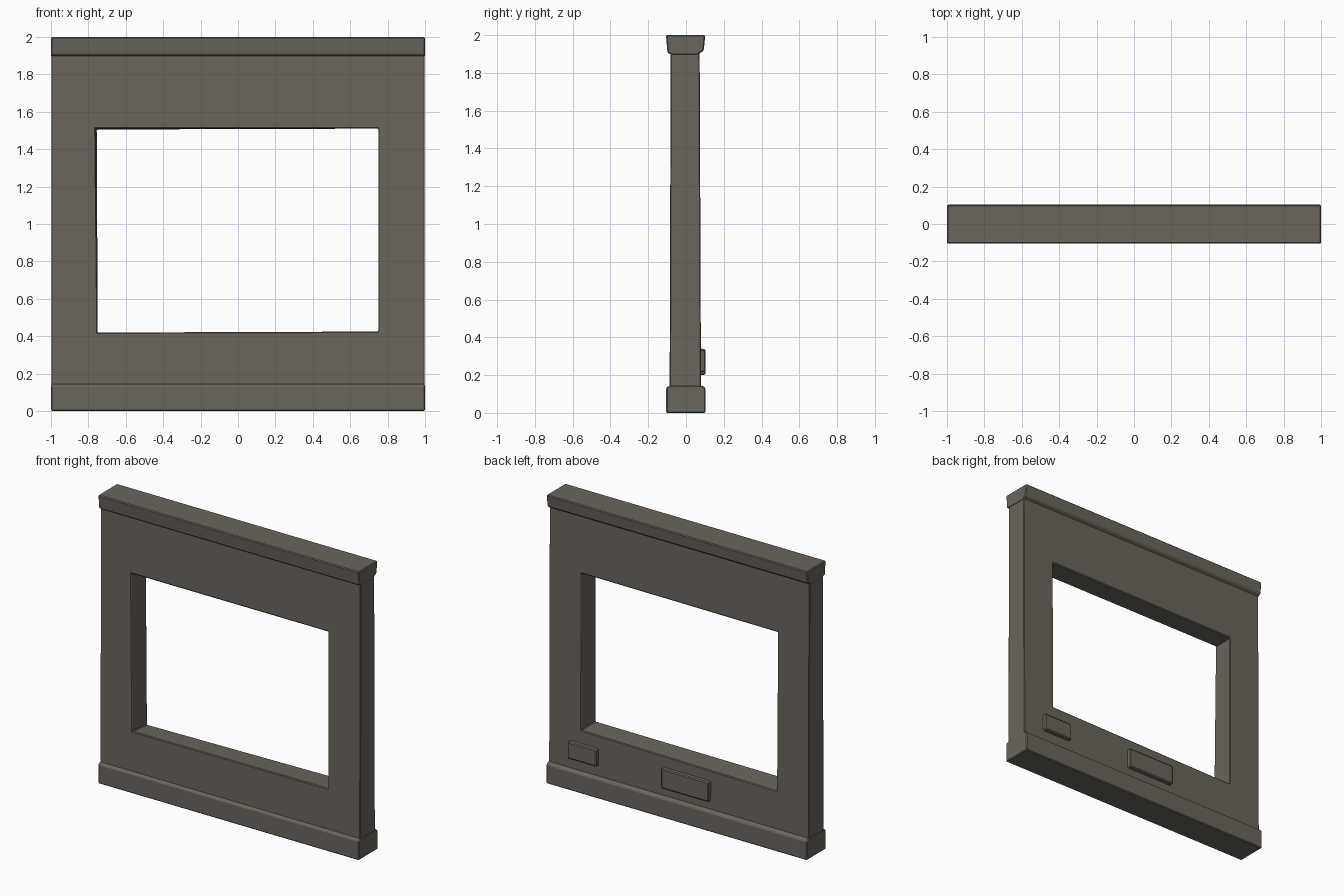
import bpy
import bmesh

cube = bpy.data.objects.get("Cube")
if cube:
    bpy.data.objects.remove(cube, do_unlink=True)

stone = bpy.data.materials.new("grey_brown_stone")
stone.use_nodes = True
COLOR = (0.145, 0.13, 0.108, 1)
stone.diffuse_color = COLOR
bsdf = stone.node_tree.nodes["Principled BSDF"]
bsdf.inputs["Base Color"].default_value = COLOR
bsdf.inputs["Roughness"].default_value = 0.9


def finish(name, bm, bevel):
    """Turn a bmesh into a stone object with slightly worn edges."""
    bmesh.ops.recalc_face_normals(bm, faces=bm.faces)
    mesh = bpy.data.meshes.new(name)
    bm.to_mesh(mesh)
    bm.free()
    mesh.materials.append(stone)
    obj = bpy.data.objects.new(name, mesh)
    bpy.context.collection.objects.link(obj)
    mod = obj.modifiers.new("worn_edges", "BEVEL")
    mod.width = bevel
    mod.segments = 1
    mod.limit_method = "ANGLE"
    return obj


def band(name, profile):
    """Extrude a (y, z) profile along the full width of the wall."""
    bm = bmesh.new()
    face = bm.faces.new([bm.verts.new((-1, y, z)) for y, z in profile])
    grown = bmesh.ops.extrude_face_region(bm, geom=[face])["geom"]
    verts = [g for g in grown if isinstance(g, bmesh.types.BMVert)]
    bmesh.ops.translate(bm, verts=verts, vec=(2, 0, 0))
    return finish(name, bm, 0.006)


def raised_brick(name, x0, x1, z0, z1):
    """Block standing out of the back face, slightly narrower outside."""
    bm = bmesh.new()
    bmesh.ops.create_cube(bm, size=1)
    for v in bm.verts:
        inset = 0.008 if v.co.y > 0 else 0
        v.co.x = x1 - inset if v.co.x > 0 else x0 + inset
        v.co.z = z1 - inset if v.co.z > 0 else z0 + inset
        v.co.y = 0.104 if v.co.y > 0 else 0.04
    return finish(name, bm, 0.006)


def ring(bm, corners, y_at):
    return [bm.verts.new((x, y_at(z), z)) for x, z in corners]


# Wall panel with a window opening, a little thicker toward the foot
outer = [(-0.997, 0.05), (0.997, 0.05), (0.997, 1.95), (-0.997, 1.95)]
hole_front = [(-0.752, 0.42), (0.75, 0.425), (0.75, 1.51), (-0.763, 1.51)]
hole_back = [(-0.75, 0.405), (0.75, 0.425), (0.75, 1.51), (-0.755, 1.505)]


def front_y(z):
    return -0.087 + 0.003 * z


def back_y(z):
    return 0.08 - 0.004 * z


bm = bmesh.new()
rings = [ring(bm, outer, front_y), ring(bm, hole_front, front_y),
         ring(bm, hole_back, back_y), ring(bm, outer, back_y)]
for a, b in zip(rings, rings[1:] + rings[:1]):
    for i in range(4):
        j = (i + 1) % 4
        bm.faces.new((a[i], a[j], b[j], b[i]))
finish("wall_panel", bm, 0.005)

# Base plinth and top coping
band("base_plinth", [(-0.105, 0), (0.104, 0), (0.104, 0.132), (0.085, 0.145),
                     (-0.085, 0.145), (-0.105, 0.135)])
band("top_coping", [(-0.098, 1.905), (-0.07, 1.895), (0.06, 1.895),
                    (0.094, 1.918), (0.102, 2), (-0.106, 2)])

# Bricks showing on the back face
raised_brick("small_back_brick", 0.61, 0.845, 0.21, 0.34)
raised_brick("large_back_brick", -0.25, 0.125, 0.195, 0.345)
